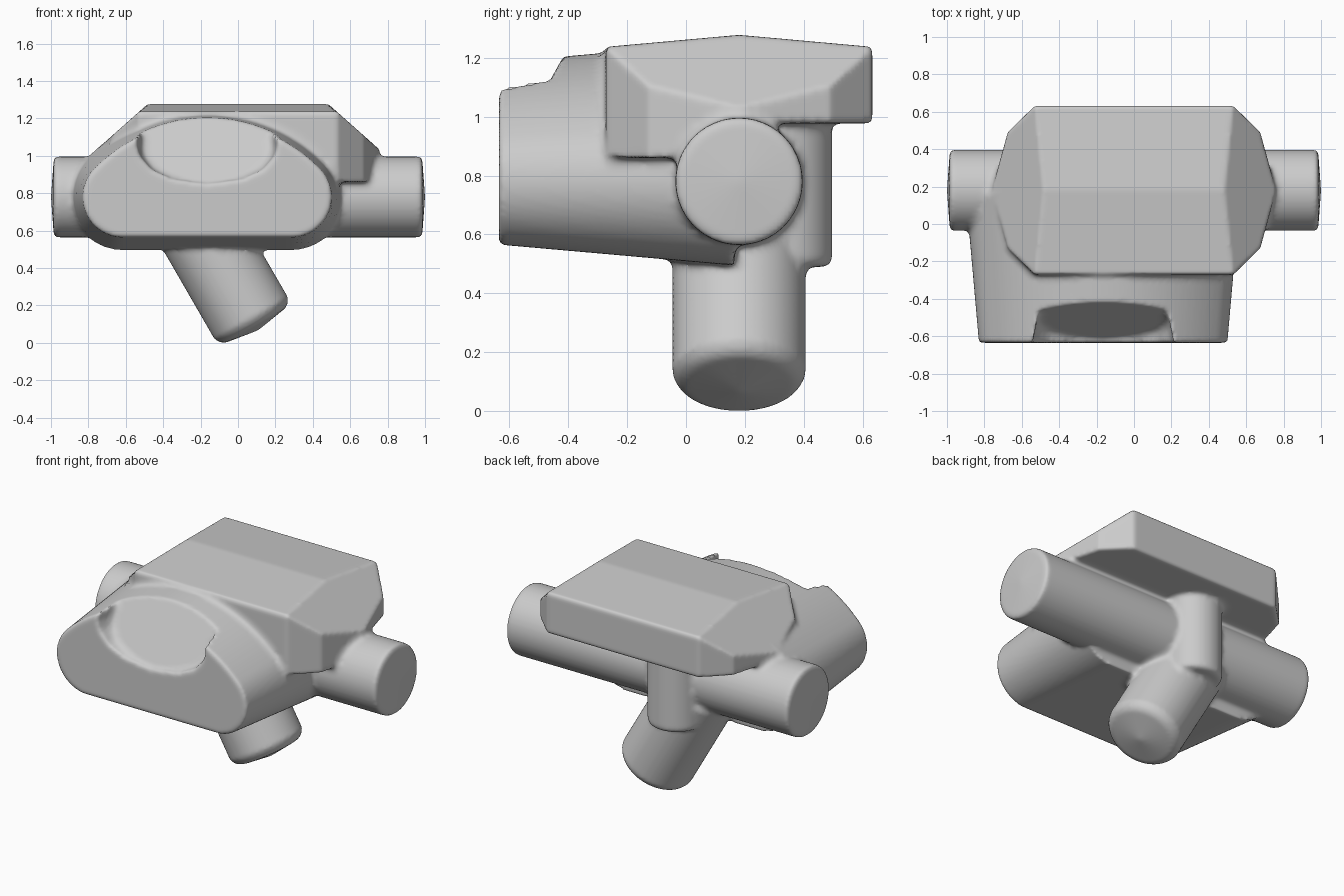
import bpy, bmesh, math
from mathutils import Vector

if "Cube" in bpy.data.objects:
    bpy.data.objects.remove(bpy.data.objects["Cube"])

CX, CY, CZ = -0.165, 0.18, 0.78     # body centre x, tube axis y and z


def hull(name, pts, cuts=()):
    """Convex solid from points, trimmed by (point, outward normal) planes."""
    pts = [Vector(p) for p in pts]
    for cut in (None,) + tuple(cuts):
        bm = bmesh.new()
        for p in pts:
            bm.verts.new(p)
        bmesh.ops.convex_hull(bm, input=bm.verts[:])
        if cut:
            bmesh.ops.bisect_plane(bm, geom=bm.verts[:] + bm.edges[:] + bm.faces[:],
                                   plane_co=cut[0], plane_no=cut[1], clear_outer=True)
            pts = [v.co.copy() for v in bm.verts]
            bm.free()
            bm = bmesh.new()
            for p in pts:
                bm.verts.new(p)
            bmesh.ops.convex_hull(bm, input=bm.verts[:])
        bmesh.ops.delete(bm, geom=[v for v in bm.verts if not v.link_faces], context='VERTS')
        if cut != (tuple(cuts)[-1] if cuts else None):
            bm.free()
    bmesh.ops.recalc_face_normals(bm, faces=bm.faces[:])
    me = bpy.data.meshes.new(name)
    bm.to_mesh(me)
    bm.free()
    ob = bpy.data.objects.new(name, me)
    bpy.context.collection.objects.link(ob)
    return ob


def rod(name, a, b, rings_a, rings_b, n=64):
    """Round bar from a to b; each ring is (distance from that end, radius)."""
    a, b = Vector(a), Vector(b)
    d = (b - a).normalized()
    u = d.orthogonal().normalized()
    w = d.cross(u)
    pts = [a, b]
    for o, s, rings in ((a, 1, rings_a), (b, -1, rings_b)):
        for t, r in rings:
            for i in range(n):
                q = 2 * math.pi * i / n
                pts.append(o + d * s * t + (u * math.cos(q) + w * math.sin(q)) * r)
    return hull(name, pts)


def bake(ob):
    """Replace the mesh by its modifier result."""
    dg = bpy.context.evaluated_depsgraph_get()
    me = bpy.data.meshes.new_from_object(ob.evaluated_get(dg))
    ob.modifiers.clear()
    ob.data = me


# Front body: D-shaped section, drafted outwards towards the back
def d_section(r, y):
    a = math.radians(44.2)
    side = [(0.45 + r * math.cos(q), CZ + r * math.sin(q))
            for q in [-math.pi / 2 + i * (a + math.pi / 2) / 20 for i in range(21)]]
    c, big = CZ - 0.45 * math.tan(a), 0.45 / math.cos(a) + r
    top = [(big * math.cos(q), c + big * math.sin(q))
           for q in [a + i * (math.pi / 2 - a) / 16 for i in range(1, 17)]]
    return [(CX + s * x, y, z) for s in (1, -1) for x, z in side + top
            if s == 1 or x > 1e-6]


body = hull("housing", d_section(0.208, -0.635) + d_section(0.215, -0.627) + d_section(0.285, 0.165))

# Scooped recess in the top of the front
U = ((1, 1.4), (1, 1.05), (0.96, 1.0), (0.8, 0.93), (0.5, 0.878), (0, 0.85))
pts = [(CX + s * x * w, y, z) for w, y in ((0.39, -0.7), (0.32, -0.35)) for x, z in U
       for s in ((1, -1) if x else (1,))]
recess = hull("recess_cutter", pts, [((0, -0.42, 1.197), (0, 0.347, -0.193))])

# Faceted top cover: ten-sided plan, pitched roof, sloped ends
plan = [(0.53, -0.272), (0.675, -0.13), (0.76, 0.18), (0.675, 0.49), (0.53, 0.632)]
pts = [(s * x, y, z) for s in (1, -1) for x, y in plan for z in (0.86, 1.4)]
roof = [((0, CY, 1.277), (0, s * 0.09, 1)) for s in (1, -1)]
ends = [((s * 0.485, 0, 1.275), (s * 0.89, 0, 1)) for s in (1, -1)]
cover = hull("top_cover", pts, roof + ends + [((0, 0, 0.977), (0, 0, -1))])
cover_front = hull("top_cover_front", pts, roof + ends + [((0, CY, 0), (0, 1, 0))])

# Cross tube, slanted leg and rear post
end = [(0.015, 0.203), (0.027, 0.216)]
tube = rod("cross_tube", (-1, CY, CZ), (1, CY, CZ), end, end)
tip = Vector((0.108, CY, 0.067))
leg = rod("slanted_leg", tip, tip + Vector((-0.5, 0, 0.866)) * 0.72,
          [(0.03, 0.185), (0.045, 0.208), (0.075, 0.226)], [(0, 0.226)])
post = rod("rear_post", (CX, 0.33, 0.49), (CX, 0.33, 1.1),
           [(0, 0.14), (0.008, 0.156), (0.025, 0.166)], [(0, 0.166)])

# Combine the parts
parts = [cover, cover_front, tube, leg, post]
for ob in [recess] + parts:
    m = body.modifiers.new(ob.name, 'BOOLEAN')
    m.solver = 'EXACT'
    m.operation = 'DIFFERENCE' if ob is recess else 'UNION'
    m.object = ob
bake(body)
for ob in [recess] + parts:
    bpy.data.objects.remove(ob)

# Even mesh with lightly softened outer edges
m = body.modifiers.new("remesh", 'REMESH')
m.mode = 'VOXEL'
m.voxel_size = 0.0125
m = body.modifiers.new("soften", 'SMOOTH')
m.factor, m.iterations = 0.5, 4
bake(body)

# Fillets: smooth strongly only around the inside corners
bm = bmesh.new()
bm.from_mesh(body.data)
bm.normal_update()
hollow = set()
for v in bm.verts:
    near = [e.other_vert(v).co for e in v.link_edges]
    if near and (sum(near, Vector()) / len(near) - v.co).dot(v.normal) > 0.0009:
        hollow.add(v)
for _ in range(3):
    hollow |= {e.other_vert(v) for v in hollow for e in v.link_edges}
ids = [v.index for v in hollow]
bm.free()
body.vertex_groups.new(name="inside_corners").add(ids, 1.0, 'REPLACE')
m = body.modifiers.new("fillet", 'SMOOTH')
m.factor, m.iterations, m.vertex_group = 0.5, 22, "inside_corners"
bake(body)
body.data.polygons.foreach_set("use_smooth", [True] * len(body.data.polygons))
body.data.update()
